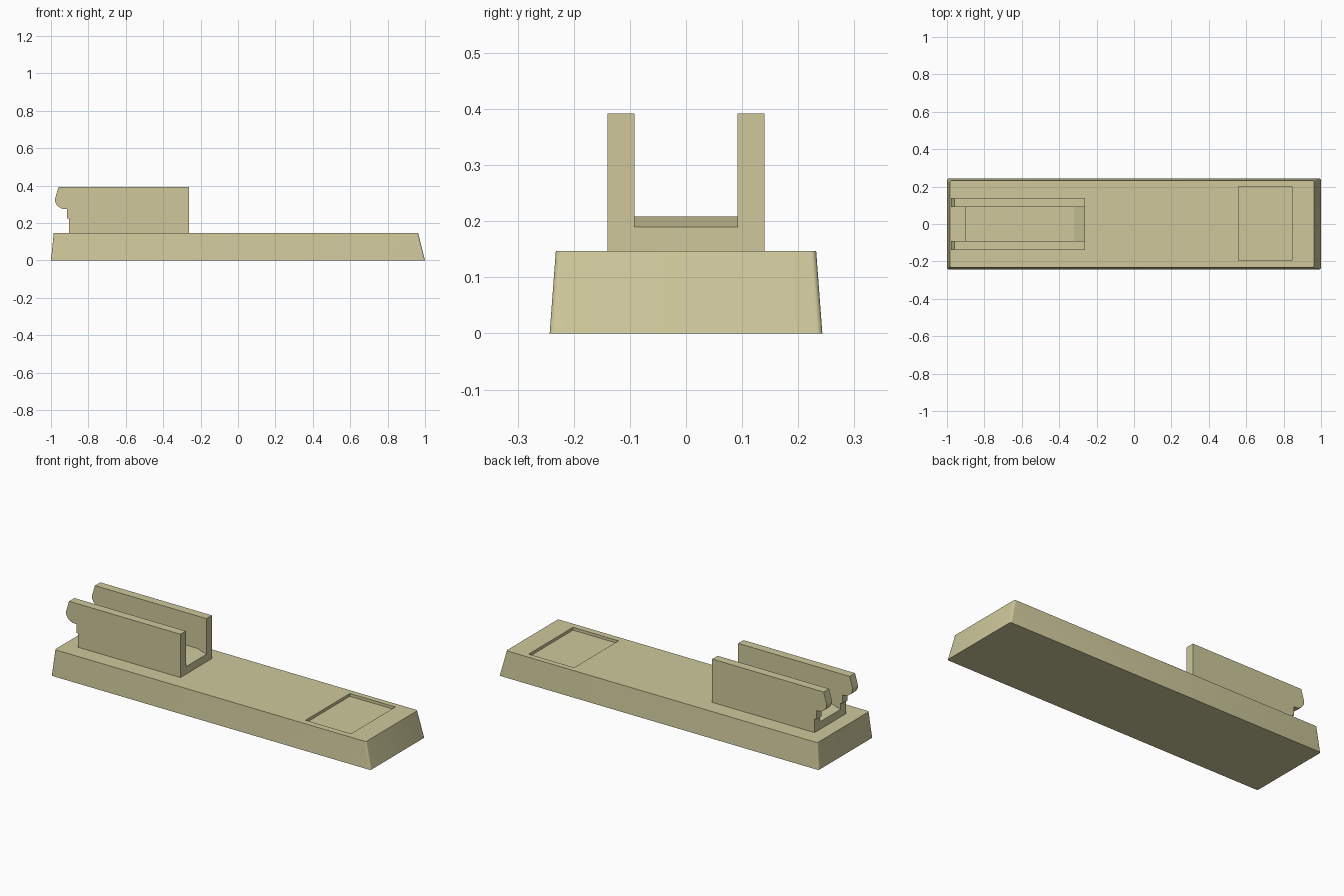
import bpy, bmesh, math

if "Cube" in bpy.data.objects:
    bpy.data.objects.remove(bpy.data.objects["Cube"])


def new_object(name, bm):
    bmesh.ops.recalc_face_normals(bm, faces=bm.faces)
    mesh = bpy.data.meshes.new(name)
    bm.to_mesh(mesh)
    bm.free()
    obj = bpy.data.objects.new(name, mesh)
    bpy.context.collection.objects.link(obj)
    mat = bpy.data.materials.get("khaki") or bpy.data.materials.new("khaki")
    mat.diffuse_color = (0.62, 0.58, 0.33, 1)
    mat.use_nodes = True
    mat.node_tree.nodes["Principled BSDF"].inputs["Base Color"].default_value = mat.diffuse_color
    mesh.materials.append(mat)
    return obj


def loft(name, lower, upper):
    """Closed solid between two matching outlines."""
    bm = bmesh.new()
    a = [bm.verts.new(p) for p in lower]
    b = [bm.verts.new(p) for p in upper]
    bm.faces.new(a)
    bm.faces.new(b)
    for i in range(len(a)):
        j = (i + 1) % len(a)
        bm.faces.new((a[i], a[j], b[j], b[i]))
    return new_object(name, bm)


def extrude_xz(name, profile, y0, y1):
    return loft(name, [(x, y0, z) for x, z in profile], [(x, y1, z) for x, z in profile])


def rounded_rect(x0, x1, y, z, r, steps=5):
    pts = []
    corners = ((x1 - r, y - r), (x0 + r, y - r), (x0 + r, r - y), (x1 - r, r - y))
    for k, (cx, cy) in enumerate(corners):
        for s in range(steps + 1):
            t = math.pi / 2 * (k + s / steps)
            pts.append((cx + r * math.cos(t), cy + r * math.sin(t), z))
    return pts


TOP = 0.147

# Tapered base with slightly rounded corners
base = loft("base", rounded_rect(-1.0, 1.0, 0.243, 0, 0.01),
            rounded_rect(-0.985, 0.963, 0.232, TOP, 0.01))

# Shallow rectangular recess
cutter = extrude_xz("recess_cutter", [(0.56, TOP - 0.016), (0.845, TOP - 0.016),
                                      (0.845, 0.3), (0.56, 0.3)], -0.196, 0.2)
cutter.hide_render = True
mod = base.modifiers.new("recess", 'BOOLEAN')
mod.object = cutter
mod.operation = 'DIFFERENCE'
mod.solver = 'EXACT'
bpy.context.view_layer.objects.active = base
base.select_set(True)
bpy.ops.object.modifier_apply(modifier=mod.name)
bpy.data.objects.remove(cutter)
bpy.ops.object.shade_smooth_by_angle(angle=math.radians(25))

# Side rails with a rounded nose overhanging a stepped end
nose = [(-0.925 + 0.054 * math.cos(math.radians(t)), 0.327 + 0.052 * math.sin(math.radians(t)))
        for t in range(180, 271, 15)]
profile = [(-0.262, TOP), (-0.262, 0.392), (-0.96, 0.392)] + nose + [
    (-0.914, 0.275), (-0.914, 0.225), (-0.903, 0.225), (-0.903, TOP)]
for side, label in ((-1, "front"), (1, "back")):
    extrude_xz(label + "_rail", profile, side * 0.092, side * 0.14)

# Channel floor, ramped at both ends
extrude_xz("channel_floor", [(-0.903, TOP), (-0.903, 0.19), (-0.845, 0.208),
                             (-0.32, 0.208), (-0.262, 0.19), (-0.262, TOP)], -0.092, 0.092)
